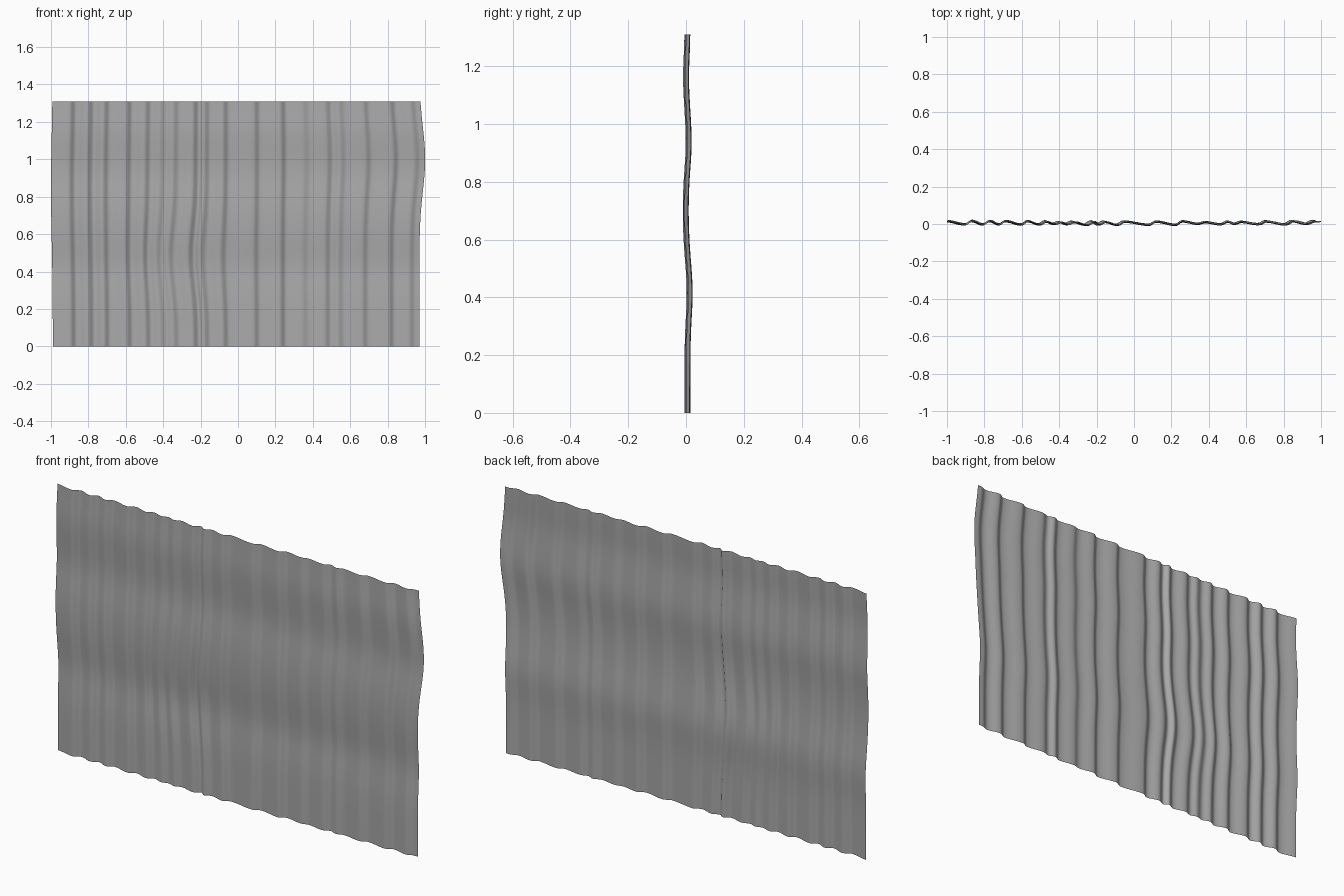
import bpy
import bmesh
import math

if "Cube" in bpy.data.objects:
    bpy.data.objects.remove(bpy.data.objects["Cube"])

HEIGHT = 1.31
COLUMNS, ROWS = 300, 44

# Steep side of each fold: position across the cloth and depth
FOLDS = [(-0.88, 0.018), (-0.785, 0.018), (-0.7, 0.017), (-0.58, 0.018),
         (-0.48, 0.016), (-0.4, 0.009), (-0.33, 0.012), (-0.225, 0.018),
         (-0.165, 0.014), (-0.065, 0.017), (0.1, 0.016), (0.24, 0.018),
         (0.36, 0.008), (0.48, 0.014), (0.55, 0.01), (0.68, 0.014),
         (0.82, 0.017), (0.93, 0.012)]
RISE = 0.018


def bump(value, centre, width):
    return math.exp(-((value - centre) / width) ** 2)


def ease(a, b, t):
    return a + (b - a) * (1 - math.cos(math.pi * t)) / 2


def fold_knots():
    """Low and high points of the wavy cross-section."""
    knots = [(-1.0, 0.008)]
    for x, depth in FOLDS:
        knots += [(x - RISE, -depth / 2), (x + RISE, depth / 2)]
    return knots + [(1.0, 0.006)]


KNOTS = fold_knots()


def fold_depth(x):
    for (x0, y0), (x1, y1) in zip(KNOTS, KNOTS[1:]):
        if x <= x1:
            return ease(y0, y1, max(0, (x - x0) / (x1 - x0)))
    return KNOTS[-1][1]


def sway(x, z):
    """Sideways drift of the folds along the height."""
    right = 0.032 * bump(z, 1.0, 0.24) * max(0, x) ** 1.5
    middle = -0.028 * bump(z, 0.48, 0.22) * bump(x, -0.28, 0.25)
    left = -0.01 * bump(z, 0.85, 0.4) * max(0, -x)
    return right + middle + left


def billow(z):
    """Gentle forward and backward drift along the height."""
    return (0.008 * bump(z, 0.42, 0.12) - 0.006 * bump(z, 0.7, 0.16)
            + 0.005 * bump(z, 0.93, 0.1) - 0.005 * bump(z, 1.16, 0.1))


# Cloth sheet
bm = bmesh.new()
grid = []
for row in range(ROWS + 1):
    z = HEIGHT * row / ROWS
    line = []
    for col in range(COLUMNS + 1):
        x = -0.99 + 1.96 * col / COLUMNS
        y = fold_depth(x) + billow(z) + 0.003 + 0.004 * abs(x)
        line.append(bm.verts.new((x + sway(x, z), y, z)))
    grid.append(line)
for low, high in zip(grid, grid[1:]):
    for i in range(COLUMNS):
        bm.faces.new((low[i], low[i + 1], high[i + 1], high[i]))
mesh = bpy.data.meshes.new("curtain")
bm.to_mesh(mesh)
bm.free()
mesh.shade_smooth()

curtain = bpy.data.objects.new("curtain", mesh)
bpy.context.collection.objects.link(curtain)

# Plain grey cloth
cloth = bpy.data.materials.new("grey cloth")
cloth.use_nodes = True
grey = (0.4, 0.4, 0.4, 1)
cloth.diffuse_color = grey
cloth.node_tree.nodes["Principled BSDF"].inputs["Base Color"].default_value = grey
mesh.materials.append(cloth)
